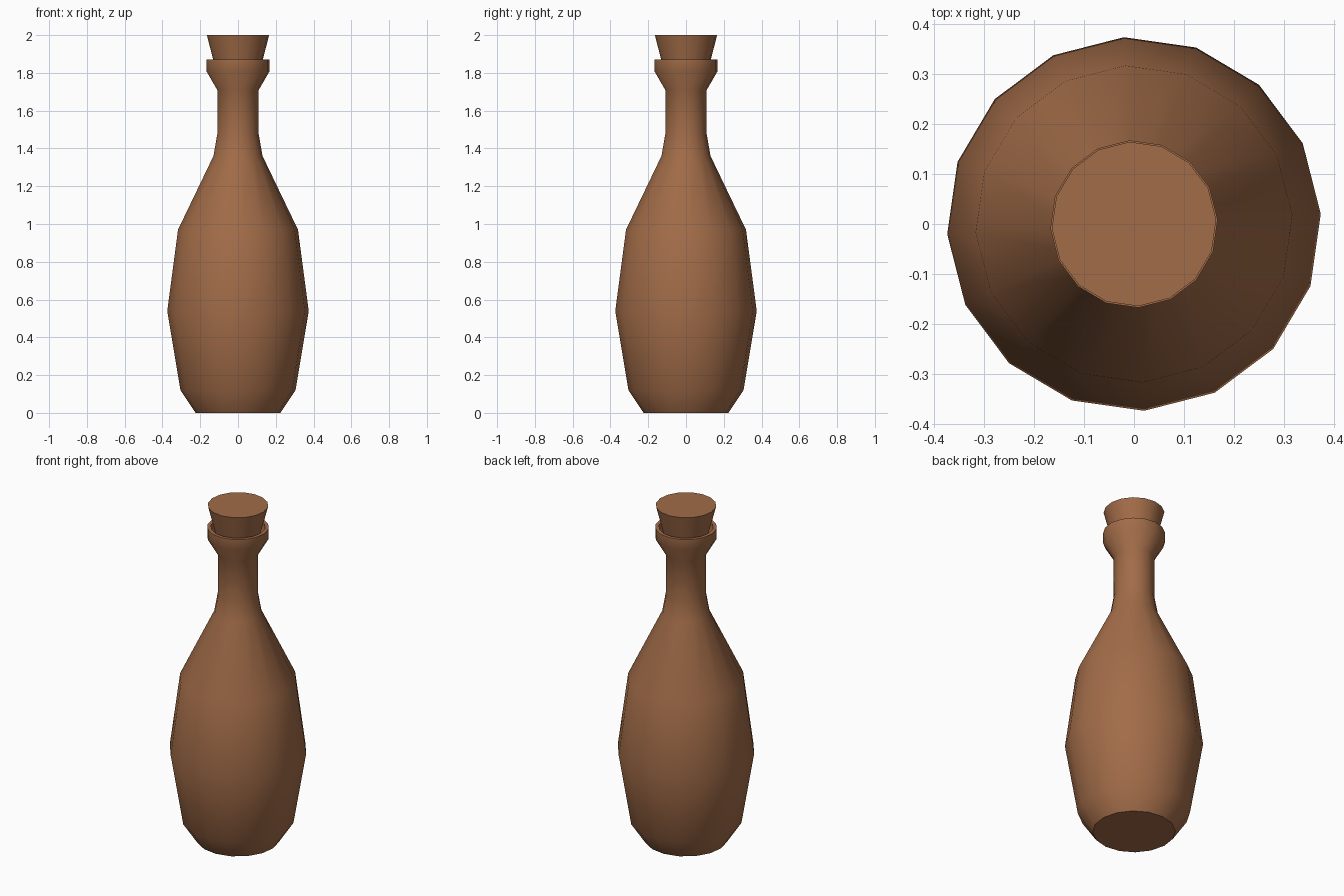
import bpy, bmesh, math

if "Cube" in bpy.data.objects:
    bpy.data.objects.remove(bpy.data.objects["Cube"])

SIDES = 16
OFFSET = math.radians(3.1)

mat = bpy.data.materials.new("brown clay")
mat.diffuse_color = (0.36, 0.15, 0.065, 1)
mat.use_nodes = True
mat.node_tree.nodes["Principled BSDF"].inputs["Base Color"].default_value = mat.diffuse_color


def lathe(name, profile, angle):
    """Revolve (radius, z) points around z, capping both ends of the profile."""
    bm = bmesh.new()
    rings = []
    for r, z in profile:
        rings.append([bm.verts.new((r * math.cos(OFFSET + 2 * math.pi * i / SIDES),
                                    r * math.sin(OFFSET + 2 * math.pi * i / SIDES), z))
                      for i in range(SIDES)])
    for a, b in zip(rings, rings[1:]):
        for i in range(SIDES):
            j = (i + 1) % SIDES
            bm.faces.new((a[i], a[j], b[j], b[i]))
    bm.faces.new(rings[0][::-1])
    bm.faces.new(rings[-1])
    bmesh.ops.recalc_face_normals(bm, faces=bm.faces)
    mesh = bpy.data.meshes.new(name)
    bm.to_mesh(mesh)
    bm.free()
    mesh.materials.append(mat)
    obj = bpy.data.objects.new(name, mesh)
    bpy.context.collection.objects.link(obj)
    bpy.ops.object.select_all(action='DESELECT')
    obj.select_set(True)
    bpy.context.view_layer.objects.active = obj
    bpy.ops.object.shade_smooth_by_angle(angle=math.radians(angle))
    return obj


# Bottle: base, belly, shoulder, neck, flared lip and the hollow inside the lip
lathe("bottle", [(0.225, 0), (0.305, 0.12), (0.375, 0.54), (0.318, 0.97),
                 (0.13, 1.36), (0.11, 1.475), (0.11, 1.71), (0.168, 1.81),
                 (0.168, 1.87), (0.148, 1.87), (0.148, 1.82), (0.095, 1.72)], 50)

# Tapered stopper sitting in the lip
lathe("stopper", [(0.093, 1.72), (0.165, 2.0)], 50)
